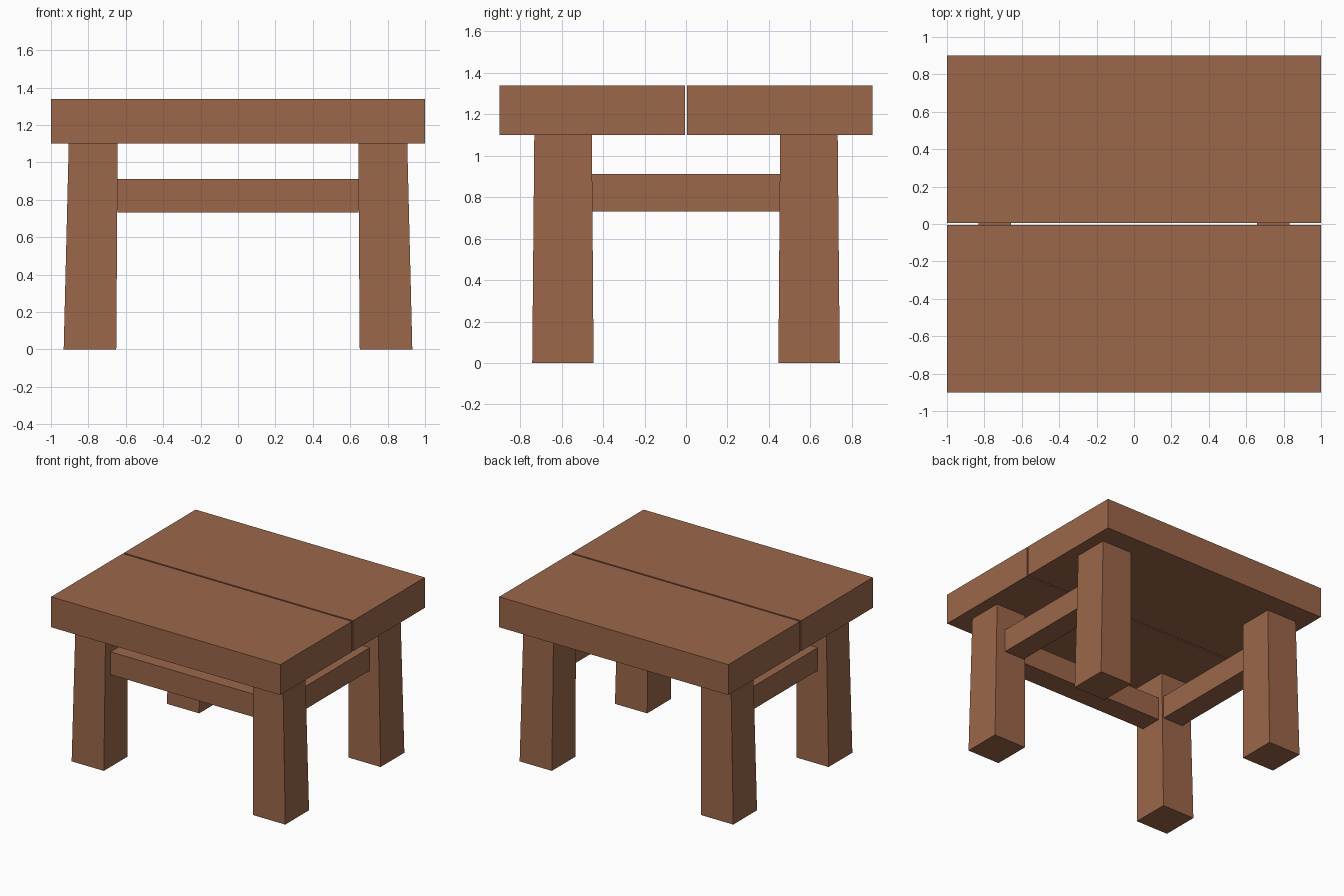
import bpy

if "Cube" in bpy.data.objects:
    bpy.data.objects.remove(bpy.data.objects["Cube"])

wood = bpy.data.materials.new("brown wood")
wood.diffuse_color = (0.33, 0.135, 0.067, 1)
wood.use_nodes = True
wood.node_tree.nodes["Principled BSDF"].inputs["Base Color"].default_value = wood.diffuse_color


def prism(name, bottom, top, z0, z1):
    """Box whose bottom and top rectangles (x0, x1, y0, y1) may differ."""
    verts = []
    for (x0, x1, y0, y1), z in ((bottom, z0), (top, z1)):
        verts += [(x0, y0, z), (x1, y0, z), (x1, y1, z), (x0, y1, z)]
    faces = [(3, 2, 1, 0), (4, 5, 6, 7)]
    faces += [(i, (i + 1) % 4, (i + 1) % 4 + 4, i + 4) for i in range(4)]
    mesh = bpy.data.meshes.new(name)
    mesh.from_pydata(verts, [], faces)
    mesh.materials.append(wood)
    obj = bpy.data.objects.new(name, mesh)
    bpy.context.collection.objects.link(obj)
    return obj


def span(a, b, sign):
    """Range a..b, mirrored to the negative side when sign is -1."""
    return tuple(sorted((a * sign, b * sign)))


LEG_TOP, TABLE_TOP = 1.10, 1.34
RAIL_Z = (0.732, 0.912)

for sy, end in ((-1, "front"), (1, "back")):
    # table top planks with a thin gap between them
    plank = (-1, 1) + span(0.006, 0.9, sy)
    prism(end + "_plank", plank, plank, LEG_TOP, TABLE_TOP)
    # tapered legs
    for sx, side in ((-1, "left"), (1, "right")):
        prism(f"{end}_{side}_leg",
              span(0.651, 0.932, sx) + span(0.446, 0.742, sy),
              span(0.643, 0.905, sx) + span(0.454, 0.732, sy), 0, LEG_TOP)

# side rails
for sx, side in ((-1, "left"), (1, "right")):
    rail = span(0.658, 0.832, sx) + (-0.455, 0.455)
    prism(side + "_rail", rail, rail, *RAIL_Z)

# front rail (the back is open)
rail = (-0.645, 0.645, -0.668, -0.492)
prism("front_rail", rail, rail, *RAIL_Z)
